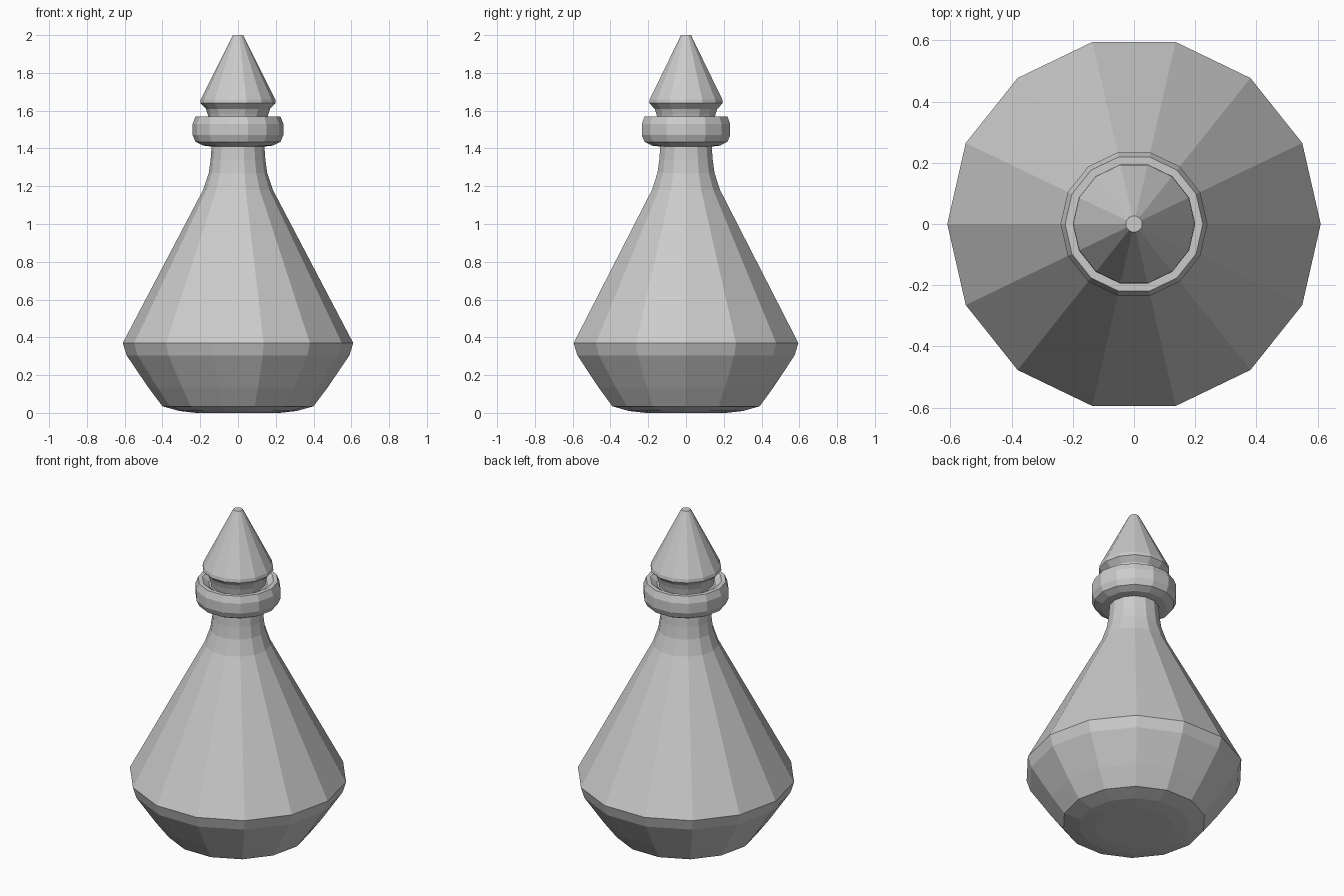
import bpy, bmesh
from math import cos, sin, tau

if "Cube" in bpy.data.objects:
    bpy.data.objects.remove(bpy.data.objects["Cube"])

SIDES = 14


def lathe(name, profile):
    """Flat-faced turned solid from (radius, height) points, capped at both ends."""
    bm = bmesh.new()
    rings = [[bm.verts.new((r * cos(tau * i / SIDES), r * sin(tau * i / SIDES), z))
              for i in range(SIDES)] for r, z in profile]
    for low, high in zip(rings, rings[1:]):
        for i in range(SIDES):
            j = (i + 1) % SIDES
            bm.faces.new((low[i], low[j], high[j], high[i]))
    bm.faces.new(rings[0][::-1])
    bm.faces.new(rings[-1])
    bmesh.ops.recalc_face_normals(bm, faces=bm.faces)
    mesh = bpy.data.meshes.new(name)
    bm.to_mesh(mesh)
    bm.free()
    obj = bpy.data.objects.new(name, mesh)
    bpy.context.collection.objects.link(obj)
    return obj


# Flask body with neck and rolled collar
lathe("flask", [
    (0.22, 0.0), (0.31, 0.01), (0.40, 0.035), (0.475, 0.135), (0.59, 0.305),
    (0.61, 0.37), (0.185, 1.18), (0.155, 1.27), (0.145, 1.34), (0.14, 1.41),
    (0.185, 1.415), (0.225, 1.435), (0.24, 1.47), (0.24, 1.53), (0.225, 1.57),
    (0.20, 1.57), (0.165, 1.545)])

# Pointed stopper
lathe("stopper", [
    (0.15, 1.53), (0.16, 1.58), (0.17, 1.61), (0.20, 1.64),
    (0.197, 1.66), (0.027, 2.0)])
